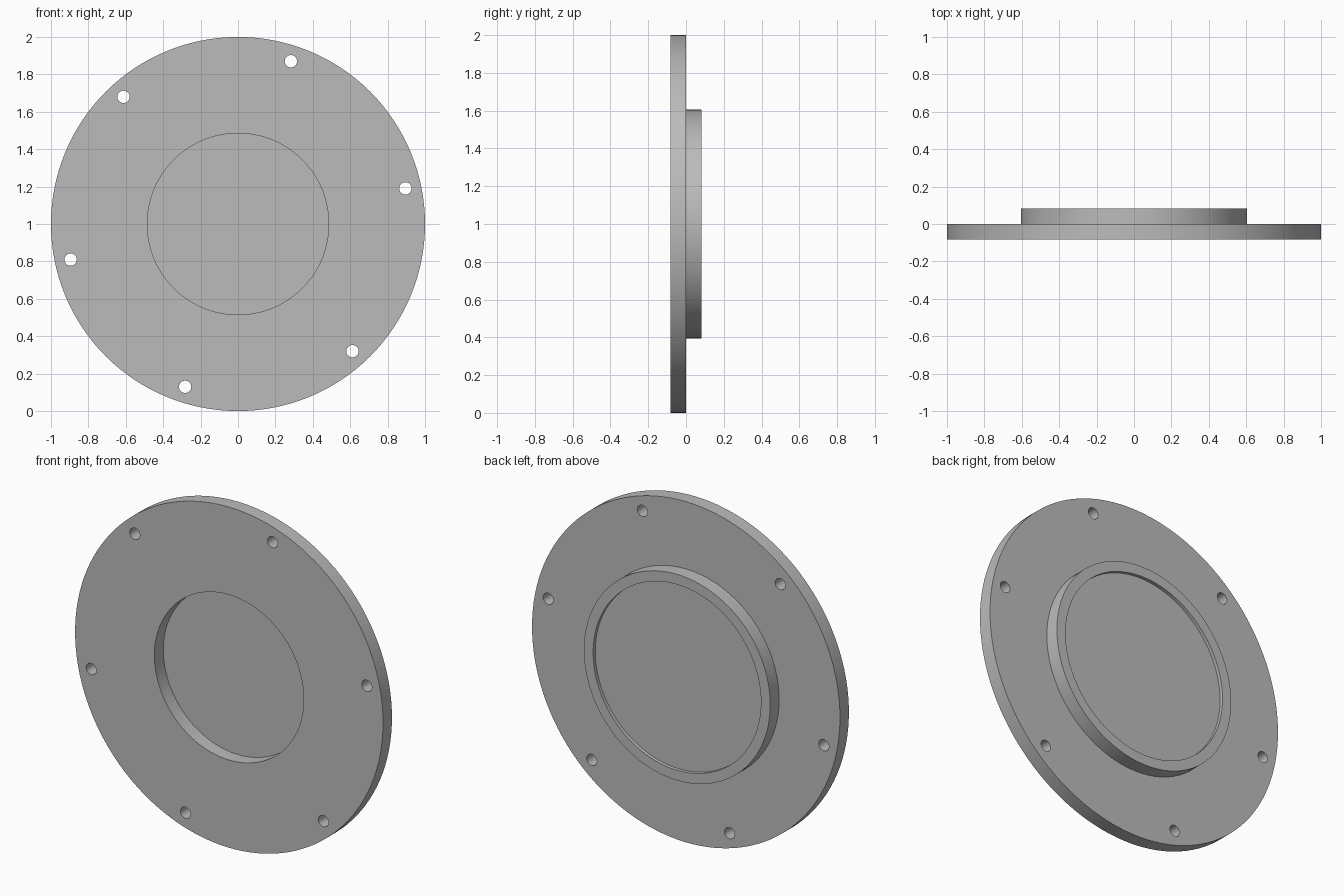
import bpy, bmesh, math
from mathutils import Matrix, Vector

cube = bpy.data.objects.get("Cube")
if cube:
    bpy.data.objects.remove(cube, do_unlink=True)

T = 0.083          # thickness of the flange and of the raised boss
SEGMENTS = 128
CENTRE = Vector((0, 0, 1))

grey = bpy.data.materials.new("plain grey")
grey.use_nodes = True
colour = (0.5, 0.5, 0.5, 1)
grey.diffuse_color = colour
grey.node_tree.nodes["Principled BSDF"].inputs["Base Color"].default_value = colour


def add_object(name, bm):
    mesh = bpy.data.meshes.new(name)
    bm.to_mesh(mesh)
    bm.free()
    obj = bpy.data.objects.new(name, mesh)
    bpy.context.collection.objects.link(obj)
    mesh.materials.append(grey)
    return obj


# Flanged cover: (radius, y) profile revolved about the y axis
profile = [(0, 0), (0.485, 0), (0.485, -T), (1, -T), (1, 0),
           (0.605, 0), (0.605, T), (0.545, T), (0.545, T - 0.02), (0, T - 0.02)]
bm = bmesh.new()
verts = [bm.verts.new((r, y, 1)) for r, y in profile]
edges = [bm.edges.new(pair) for pair in zip(verts, verts[1:])]
bmesh.ops.spin(bm, geom=verts + edges, cent=CENTRE, axis=(0, 1, 0),
               angle=math.tau, steps=SEGMENTS, use_merge=True)
bmesh.ops.remove_doubles(bm, verts=bm.verts, dist=1e-4)
bmesh.ops.recalc_face_normals(bm, faces=bm.faces)
cover = add_object("flanged_cover", bm)

# Six bolt holes around the flange
bm = bmesh.new()
for i in range(6):
    a = math.radians(12 + 60 * i)
    spot = CENTRE + 0.915 * Vector((math.cos(a), 0, math.sin(a))) + Vector((0, -T / 2, 0))
    bmesh.ops.create_cone(bm, cap_ends=True, segments=32, radius1=0.033, radius2=0.033,
                          depth=3 * T,
                          matrix=Matrix.Translation(spot) @ Matrix.Rotation(math.pi / 2, 4, "X"))
cutter = add_object("bolt_hole_cutter", bm)

bpy.context.view_layer.objects.active = cover
cover.select_set(True)
cut = cover.modifiers.new("bolt holes", "BOOLEAN")
cut.operation = "DIFFERENCE"
cut.solver = "EXACT"
cut.object = cutter
bpy.ops.object.modifier_apply(modifier=cut.name)
bpy.data.objects.remove(cutter, do_unlink=True)

bpy.ops.object.select_all(action="DESELECT")
cover.select_set(True)
bpy.ops.object.shade_smooth_by_angle(angle=math.radians(30))
